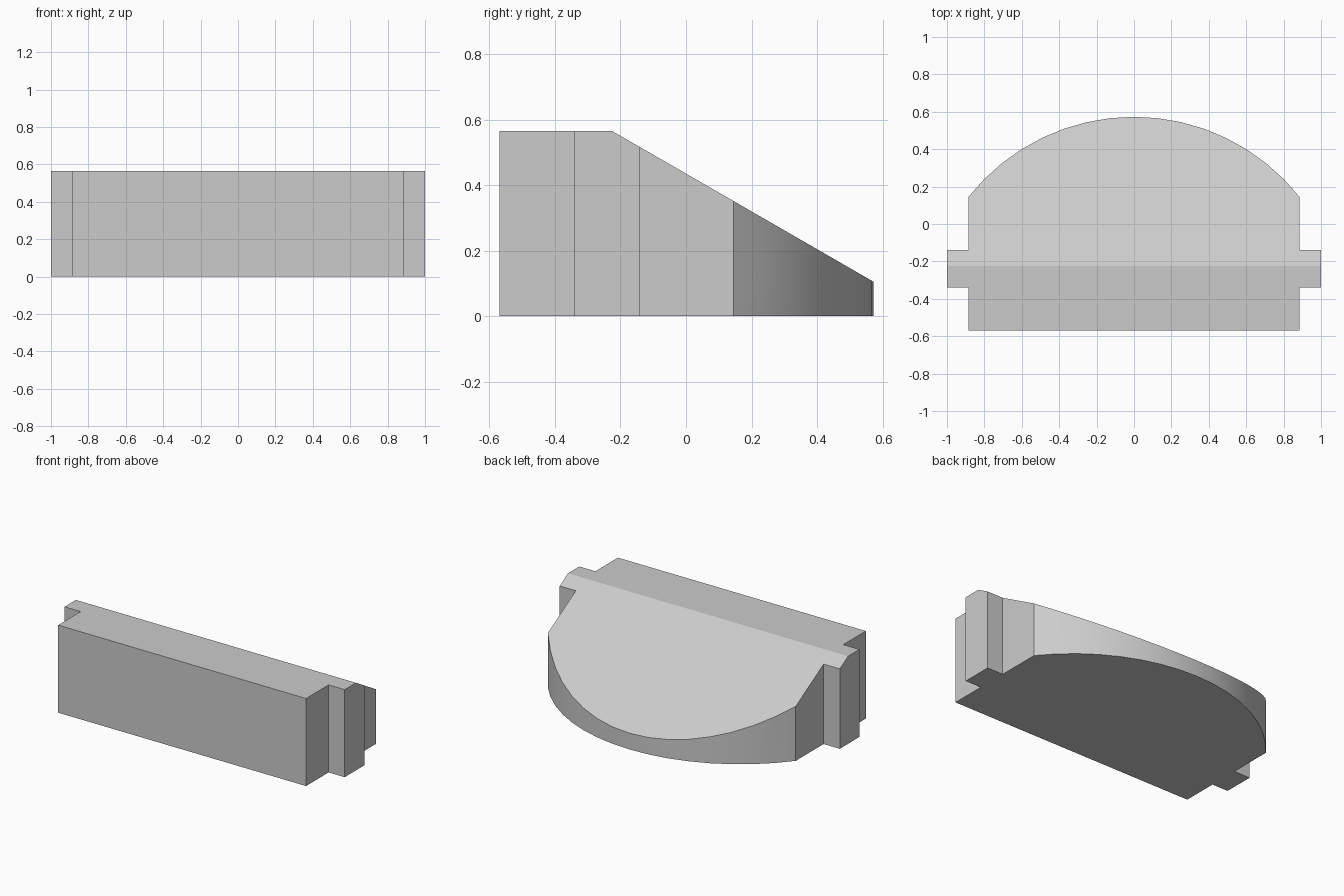
import bpy, bmesh
from math import asin, sin, cos

cube = bpy.data.objects.get("Cube")
if cube:
    bpy.data.objects.remove(cube, do_unlink=True)

HALF_W, TAB_X = 0.885, 1.0
FRONT, BACK, ARC_START = -0.57, 0.573, 0.145
TAB_FRONT, TAB_BACK = -0.34, -0.14
HEIGHT, BACK_HEIGHT, CREASE = 0.565, 0.105, -0.225
SEGMENTS = 16

# Plain grey material
grey = bpy.data.materials.new("grey")
grey.use_nodes = True
colour = (0.6, 0.6, 0.6, 1)
grey.diffuse_color = colour
grey.node_tree.nodes["Principled BSDF"].inputs["Base Color"].default_value = colour

# Plan outline: straight side with tab, then the arc, then the mirrored side
side = [(HALF_W, FRONT), (HALF_W, TAB_FRONT), (TAB_X, TAB_FRONT),
        (TAB_X, TAB_BACK), (HALF_W, TAB_BACK)]
rise = BACK - ARC_START
radius = (HALF_W ** 2 + rise ** 2) / (2 * rise)
half_angle = asin(HALF_W / radius)
arc = []
for i in range(SEGMENTS + 1):
    a = half_angle * (1 - 2 * i / SEGMENTS)
    arc.append((radius * sin(a), BACK - radius + radius * cos(a)))
outline = side + arc + [(-x, y) for x, y in reversed(side)]

# Base face, split along the crease so the roof can fold there
bm = bmesh.new()
bm.faces.new([bm.verts.new((x, y, 0)) for x, y in outline])
bmesh.ops.bisect_plane(bm, geom=bm.verts[:] + bm.edges[:] + bm.faces[:],
                       plane_co=(0, CREASE, 0), plane_no=(0, 1, 0))

# Raise the top, flat at the front and sloping down to the back
result = bmesh.ops.extrude_face_region(bm, geom=bm.faces[:], use_keep_orig=True)
slope = (HEIGHT - BACK_HEIGHT) / (BACK - CREASE)
for v in result["geom"]:
    if isinstance(v, bmesh.types.BMVert):
        v.co.z = HEIGHT - slope * max(0, v.co.y - CREASE)
bmesh.ops.recalc_face_normals(bm, faces=bm.faces[:])

mesh = bpy.data.meshes.new("sloped_block")
bm.to_mesh(mesh)
bm.free()
mesh.materials.append(grey)
block = bpy.data.objects.new("sloped_block", mesh)
bpy.context.collection.objects.link(block)

# Smooth the curved back wall, keep all other edges sharp
bpy.ops.object.select_all(action="DESELECT")
block.select_set(True)
bpy.context.view_layer.objects.active = block
bpy.ops.object.shade_smooth_by_angle(angle=0.3)
